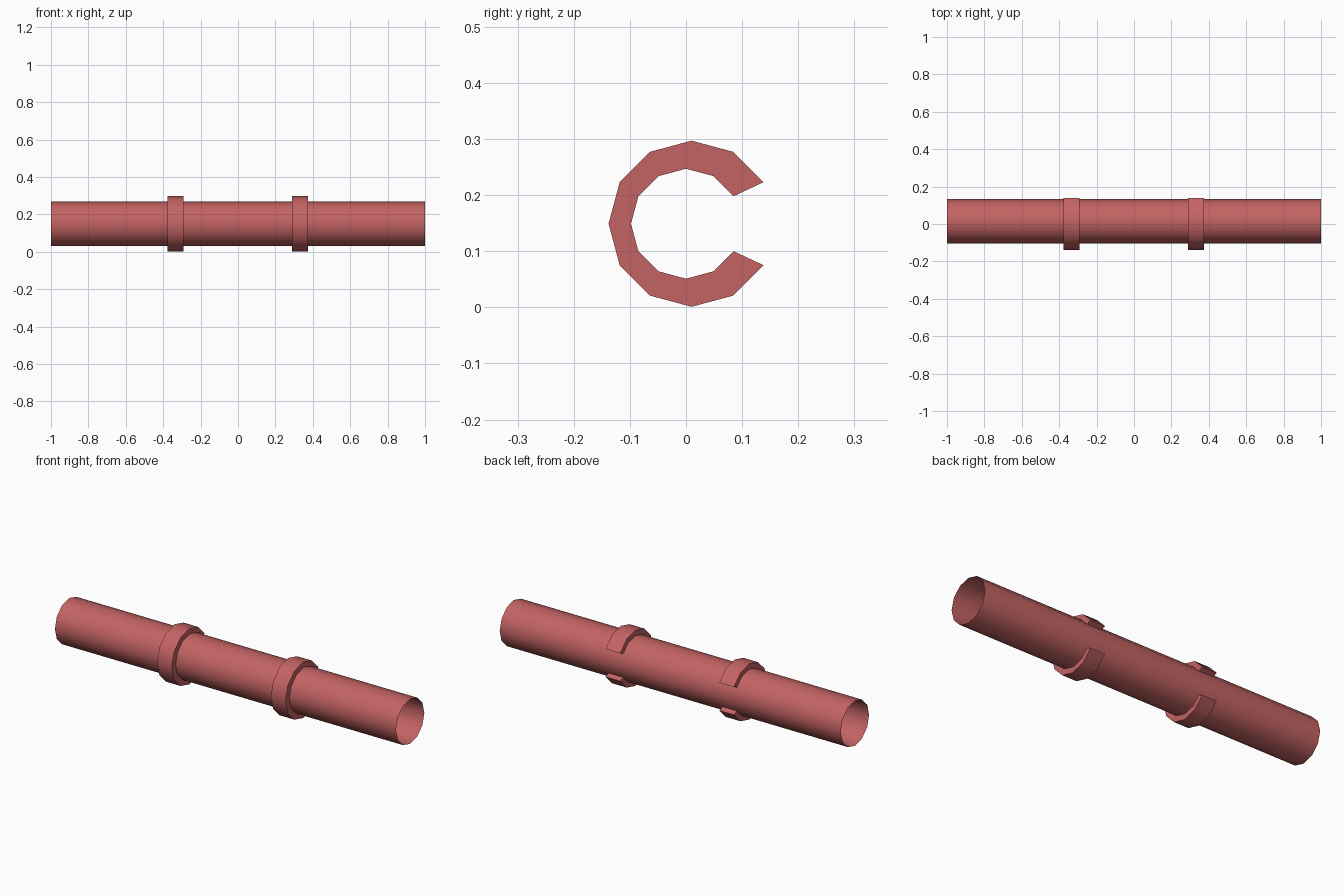
import bpy, bmesh, math

if "Cube" in bpy.data.objects:
    bpy.data.objects.remove(bpy.data.objects["Cube"])

SIDES = 12
red = bpy.data.materials.new("dusty red")
red.diffuse_color = (0.55, 0.125, 0.125, 1)
red.use_nodes = True
red.node_tree.nodes["Principled BSDF"].inputs["Base Color"].default_value = red.diffuse_color


def finish(bm, name):
    mesh = bpy.data.meshes.new(name)
    bm.to_mesh(mesh)
    bm.free()
    mesh.materials.append(red)
    ob = bpy.data.objects.new(name, mesh)
    bpy.context.collection.objects.link(ob)
    bpy.ops.object.select_all(action='DESELECT')
    ob.select_set(True)
    bpy.context.view_layer.objects.active = ob
    bpy.ops.object.shade_smooth_by_angle(angle=math.radians(40))


def ring_points(radius, cy, steps):
    """Points in the yz plane, angle 0 facing the back (+y)."""
    return [(cy + radius * math.cos(k * math.tau / SIDES),
             0.149 + radius * math.sin(k * math.tau / SIDES)) for k in steps]


def add_ring(bm, points, x):
    return [bm.verts.new((x, y, z)) for y, z in points]


# Pipe: thin open-ended tube
bm = bmesh.new()
pts = ring_points(0.119, 0.0135, range(SIDES))
left, right = add_ring(bm, pts, -1), add_ring(bm, pts, 1)
for i in range(SIDES):
    j = (i + 1) % SIDES
    bm.faces.new((left[i], left[j], right[j], right[i]))
finish(bm, "pipe")


# Clamps: C-shaped bands, open at the back
def clamp(name, x, width=0.086):
    bm = bmesh.new()
    steps = range(1, SIDES)
    outer = ring_points(0.148, 0.01, steps)
    inner = ring_points(0.098, 0.0, steps)
    ol, orr = add_ring(bm, outer, x - width / 2), add_ring(bm, outer, x + width / 2)
    il, ir = add_ring(bm, inner, x - width / 2), add_ring(bm, inner, x + width / 2)
    for i in range(len(outer) - 1):
        for a, b in ((ol, orr), (orr, ir), (ir, il), (il, ol)):
            bm.faces.new((a[i], a[i + 1], b[i + 1], b[i]))
    for i in (0, -1):
        bm.faces.new((ol[i], orr[i], ir[i], il[i]))
    bmesh.ops.recalc_face_normals(bm, faces=bm.faces)
    finish(bm, name)


clamp("left_clamp", -0.335)
clamp("right_clamp", 0.332)
